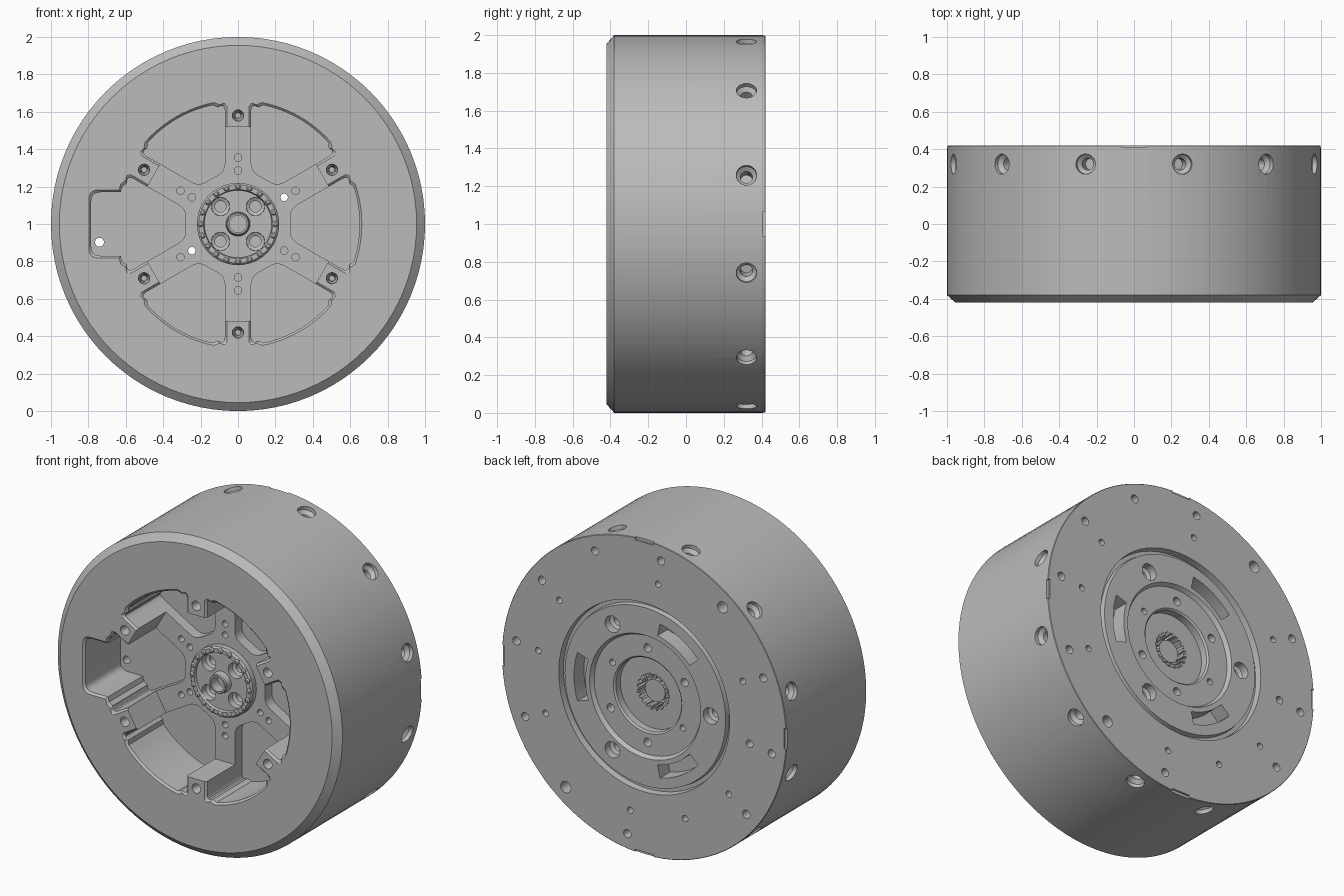
import bpy, bmesh, math
from mathutils import Matrix, Vector

if "Cube" in bpy.data.objects:
    bpy.data.objects.remove(bpy.data.objects["Cube"])

grey = bpy.data.materials.new("metal_grey")
grey.use_nodes = True
COLOUR = (0.5, 0.5, 0.5, 1)
grey.diffuse_color = COLOUR
grey.node_tree.nodes["Principled BSDF"].inputs["Base Color"].default_value = COLOUR

# Local frame: wheel axis is z, positive towards the front
FRAME = Matrix.Translation((0, 0, 1)) @ Matrix.Rotation(math.pi / 2, 4, 'X')
HALF = 0.42


def turn(deg):
    return Matrix.Rotation(math.radians(deg), 4, 'Z')


def at(r, deg):
    return turn(deg) @ Matrix.Translation((r, 0, 0))


def loft(bm, loops, m):
    """Skin a stack of equal loops and cap both ends."""
    rings = [[bm.verts.new(FRAME @ m @ Vector(p)) for p in loop] for loop in loops]
    n = len(rings[0])
    for a, b in zip(rings, rings[1:]):
        for i in range(n):
            bm.faces.new((a[i], a[(i + 1) % n], b[(i + 1) % n], b[i]))
    bm.faces.new(rings[0])
    bm.faces.new(rings[-1])


def lathe(bm, profile, m=Matrix(), n=24):
    """Turn (radius, height) points around local z, with flat end caps."""
    loops = [[(r * math.cos(math.tau * i / n), r * math.sin(math.tau * i / n), h)
              for i in range(n)] for r, h in profile]
    loft(bm, loops, m)


def rod(bm, r, h0, h1, m, n=20):
    lathe(bm, [(r, h0), (r, h1)], m, n)


def block(bm, x, y, h0, h1, m):
    pts = [(-x, -y), (x, -y), (x, y), (-x, y)]
    loft(bm, [[(*p, h) for p in pts] for h in (h0, h1)], m)


def make(name, bm):
    bmesh.ops.recalc_face_normals(bm, faces=bm.faces)
    mesh = bpy.data.meshes.new(name)
    bm.to_mesh(mesh)
    bm.free()
    ob = bpy.data.objects.new(name, mesh)
    mesh.materials.append(grey)
    bpy.context.collection.objects.link(ob)
    return ob


def cut(targets, build):
    """Subtract the shapes added by build from every target."""
    bm = bmesh.new()
    build(bm)
    cutter = make("cutter", bm)
    cutter.hide_render = True
    for ob in targets:
        bpy.context.view_layer.objects.active = ob
        mod = ob.modifiers.new("cut", 'BOOLEAN')
        mod.operation, mod.solver, mod.object = 'DIFFERENCE', 'EXACT', cutter
        bpy.ops.object.modifier_apply(modifier=mod.name)
    bpy.data.objects.remove(cutter)


def rounded(pts, radius, steps=5):
    """Round the corners of a 2D outline."""
    out = []
    pts = [Vector(p) for p in pts]
    for i, p in enumerate(pts):
        a = p + (pts[i - 1] - p).normalized() * radius
        b = p + (pts[(i + 1) % len(pts)] - p).normalized() * radius
        for k in range(steps + 1):
            t = k / steps
            out.append(a * (1 - t) ** 2 + p * 2 * t * (1 - t) + b * t * t)
    return out


def pocket_outline(grow):
    """Sector between two spokes with a straight inner edge."""
    w, x, r = 0.07 - grow, 0.28 - grow, 0.65 + grow
    z = x * math.tan(math.pi / 6) - w / math.cos(math.pi / 6)
    end = math.pi / 6 - math.asin(w / r)
    corner = (r * math.cos(end), r * math.sin(end))
    rim = rounded([(x, -z), (corner[0], -corner[1]), corner, (x, z)], 0.045)
    arc = [end * (k / 8 - 1) for k in range(1, 16)]
    arc = [Vector((r * math.cos(a), r * math.sin(a))) for a in arc if abs(a) < end - 0.08]
    return rim[:12] + arc + rim[12:]


def edged(bm, outline, floor, m):
    """Pocket prism with a small chamfer at the mouth."""
    loft(bm, [[(*p, h) for p in outline(g)] for g, h in
              ((0, floor), (0, HALF - 0.012), (0.012, HALF), (0.012, HALF + 0.1))], m)


# Wheel body: front chamfer, back groove, stepped back recess
bm = bmesh.new()
lathe(bm, [(0.11, -0.26), (0.11, -0.33), (0.23, -0.33), (0.23, -0.375), (0.24, -0.385),
           (0.375, -0.385), (0.39, -0.41), (0.565, -0.41), (0.57, -0.38), (0.595, -0.38),
           (0.6, -HALF), (0.997, -HALF), (1, -0.417), (1, 0.38), (0.955, HALF), (0.7, HALF)],
      n=96)
body = make("wheel_body", bm)

# Front hub: raised disc with a rim and a hollow central boss
bm = bmesh.new()
lathe(bm, [(0.22, 0.1), (0.22, 0.165), (0.21, 0.175), (0.185, 0.175), (0.18, 0.16),
           (0.065, 0.16), (0.06, 0.2), (0.055, 0.205), (0.045, 0.205), (0.045, 0.14)], n=48)
hub = make("front_hub", bm)


def pockets(bm):
    for k in range(6):
        edged(bm, pocket_outline, 0.06, turn(60 * k))


def spoke_recess(bm):
    lathe(bm, [(0.6, 0.13), (0.6, 0.5)], n=6)


def side_notch(bm):
    def outline(g):
        return rounded([(-0.785 - g, -0.17 - g), (-0.55, -0.17 - g),
                        (-0.55, 0.17 + g), (-0.785 - g, 0.17 + g)], 0.05)
    edged(bm, outline, 0.06, Matrix())


def front_holes(bm):
    for k in range(6):
        a = 30 + 60 * k
        lathe(bm, [(0.015, 0.32), (0.018, 0.36), (0.03, 0.4), (0.03, 0.5)], at(0.58, a))
        rod(bm, 0.02, 0.07, 0.2, at(0.355, a))
        rod(bm, 0.02, -0.5 if k in (0, 3) else 0.07, 0.2, at(0.285, a))
    rod(bm, 0.024, -0.5, 0.2, at(0.747, 187.5))


def hub_screws(bm):
    for k in range(4):
        lathe(bm, [(0.03, 0.06), (0.03, 0.11), (0.048, 0.12), (0.052, 0.25)],
              at(0.132, 45 + 90 * k))


def back_holes(bm):
    for k in range(12):
        a = 7.5 + 30 * k
        big = k in (4, 10)
        rod(bm, 0.036 if big else 0.026, -0.5, -0.34, at(0.905, a))
        if not big and k != 6:
            rod(bm, 0.02, -0.5, -0.34, at(0.75, a))
    for k in range(6):
        if k not in (0, 3):
            rod(bm, 0.026, -0.5, -0.3, at(0.3, 30 + 60 * k))
    for k in range(3):
        lathe(bm, [(0.03, -0.3), (0.03, -0.35), (0.052, -0.36), (0.052, -0.5)],
              at(0.46, 60 + 120 * k))
        # Curved slot
        span = [math.radians(120 * k - 18 + 4 * i) for i in range(10)]
        ring = [(0.5, a) for a in span] + [(0.42, a) for a in reversed(span)]
        loft(bm, [[(r * math.cos(a), r * math.sin(a), h) for r, a in ring]
                  for h in (-0.5, -0.31)], Matrix())


def side_holes(bm):
    for k in range(12):
        m = turn(15 + 30 * k) @ Matrix.Translation((0, 0, -0.32)) @ Matrix.Rotation(math.pi / 2, 4, 'Y')
        lathe(bm, [(0.032, 0.88), (0.032, 0.955), (0.054, 0.975), (0.054, 1.05)], m)


def rim_notches(bm):
    for k in range(4):
        block(bm, 0.015, 0.065, -0.5, -0.408, at(0.997, 90 * k))


for step in (pockets, spoke_recess, side_notch, front_holes, back_holes, side_holes, rim_notches):
    cut([body], step)
cut([body, hub], hub_screws)

# Bearing studs around the hub rim
bm = bmesh.new()
for k in range(20):
    lathe(bm, [(0.016, 0.15), (0.016, 0.178), (0.009, 0.186)], at(0.2, 18 * k), 10)
studs = make("hub_studs", bm)

# Spline teeth and shaft inside the back socket
bm = bmesh.new()
for k in range(18):
    block(bm, 0.012, 0.008, -0.335, -0.25, at(0.103, 20 * k))
rod(bm, 0.07, -0.31, -0.25, Matrix(), 32)
spline = make("back_spline", bm)

for ob in (body, hub, studs, spline):
    bpy.ops.object.select_all(action='DESELECT')
    ob.select_set(True)
    bpy.context.view_layer.objects.active = ob
    bpy.ops.object.shade_smooth_by_angle(angle=math.radians(25))
